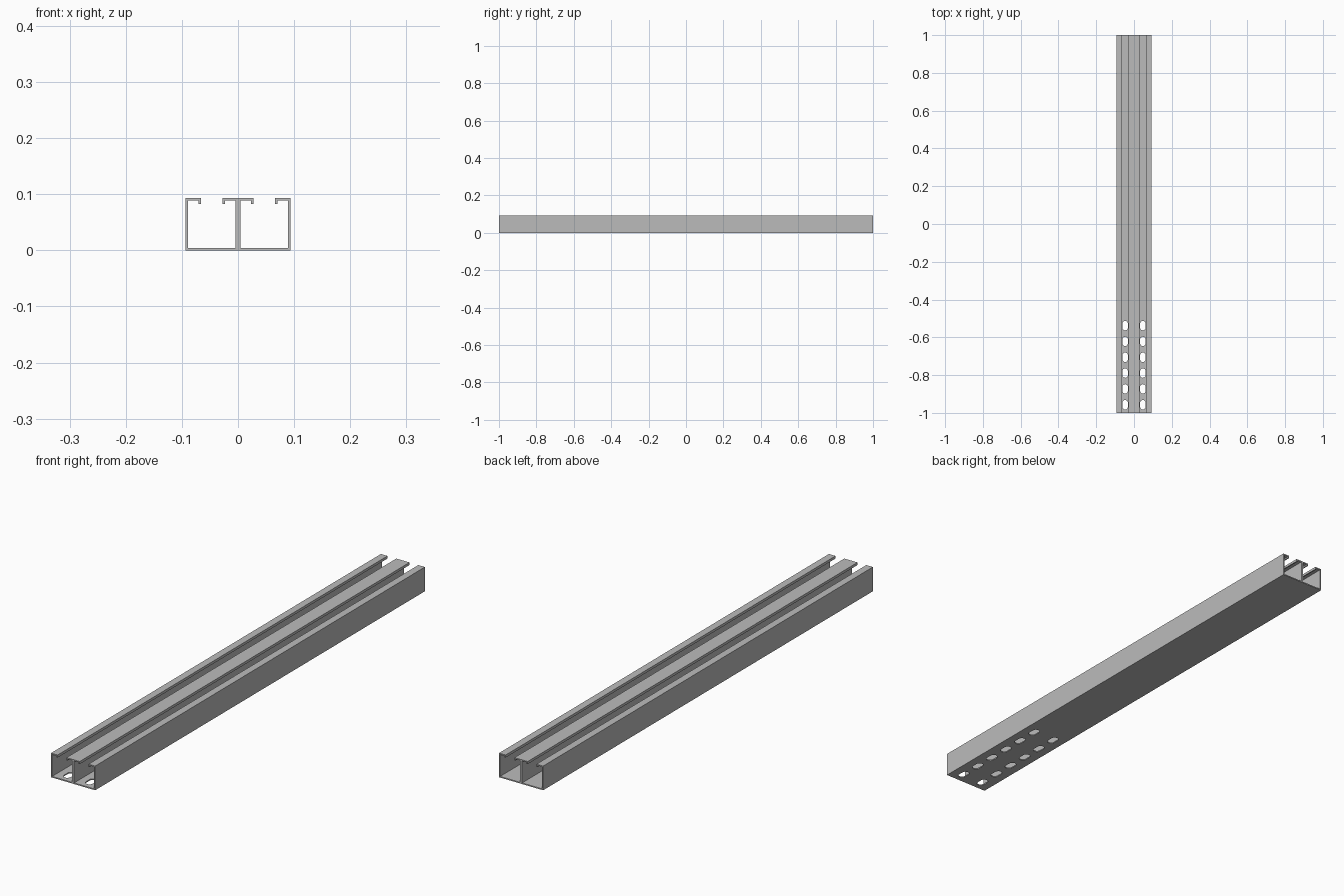
import bpy, bmesh, math

cube = bpy.data.objects.get("Cube")
if cube:
    bpy.data.objects.remove(cube, do_unlink=True)

# Strut dimensions
WIDTH, HEIGHT, WALL = 0.0935, 0.093, 0.0045
FLANGE, LIP = 0.028, 0.010
HALF_LENGTH = 1.0
SLOT_W, SLOT_L, SLOT_PITCH, FIRST_SLOT, SLOTS = 0.029, 0.050, 0.0838, -0.957, 6

steel = bpy.data.materials.new("grey steel")
steel.use_nodes = True
grey = (0.5, 0.5, 0.5, 1)
steel.diffuse_color = grey
steel.node_tree.nodes["Principled BSDF"].inputs["Base Color"].default_value = grey


def prism(bm, points, offset):
    """Extrude a closed outline along the offset vector."""
    face = bm.faces.new([bm.verts.new(p) for p in points])
    ext = bmesh.ops.extrude_face_region(bm, geom=[face])
    verts = [g for g in ext["geom"] if isinstance(g, bmesh.types.BMVert)]
    bmesh.ops.translate(bm, verts=verts, vec=offset)
    bmesh.ops.recalc_face_normals(bm, faces=bm.faces)


def finish(bm, name):
    mesh = bpy.data.meshes.new(name)
    bm.to_mesh(mesh)
    bm.free()
    mesh.materials.append(steel)
    obj = bpy.data.objects.new(name, mesh)
    bpy.context.collection.objects.link(obj)
    return obj


def channel_profile():
    """Open-topped channel section with inward flanges and turned-down lips."""
    h, t = WIDTH / 2, WALL
    half = [(h, 0), (h, HEIGHT), (h - FLANGE, HEIGHT), (h - FLANGE, HEIGHT - LIP),
            (h - FLANGE + t, HEIGHT - LIP), (h - FLANGE + t, HEIGHT - t),
            (h - t, HEIGHT - t), (h - t, t)]
    return half + [(-x, z) for x, z in reversed(half)]


def slot_outline(cx, cy, z):
    r, straight = SLOT_W / 2, (SLOT_L - SLOT_W) / 2
    pts = []
    for side in (1, -1):
        for i in range(9):
            a = math.pi * i / 8 + (0 if side > 0 else math.pi)
            pts.append((cx + r * math.cos(a), cy + side * straight + r * math.sin(a), z))
    return pts


def build_channel(name, cx):
    bm = bmesh.new()
    prism(bm, [(cx + x, -HALF_LENGTH, z) for x, z in channel_profile()],
          (0, 2 * HALF_LENGTH, 0))
    channel = finish(bm, name)

    # Row of slots through the floor near the front end
    bm = bmesh.new()
    for i in range(SLOTS):
        prism(bm, slot_outline(cx, FIRST_SLOT + i * SLOT_PITCH, -0.02), (0, 0, 0.04))
    cutter = finish(bm, name + "_slot_cutter")
    cutter.hide_render = True

    cut = channel.modifiers.new("slots", "BOOLEAN")
    cut.operation, cut.solver, cut.object = "DIFFERENCE", "EXACT", cutter
    bpy.context.view_layer.objects.active = channel
    bpy.ops.object.modifier_apply(modifier=cut.name)
    bpy.data.objects.remove(cutter, do_unlink=True)


# Two channels standing side by side
build_channel("left_channel", WIDTH / 2)
build_channel("right_channel", -WIDTH / 2)
